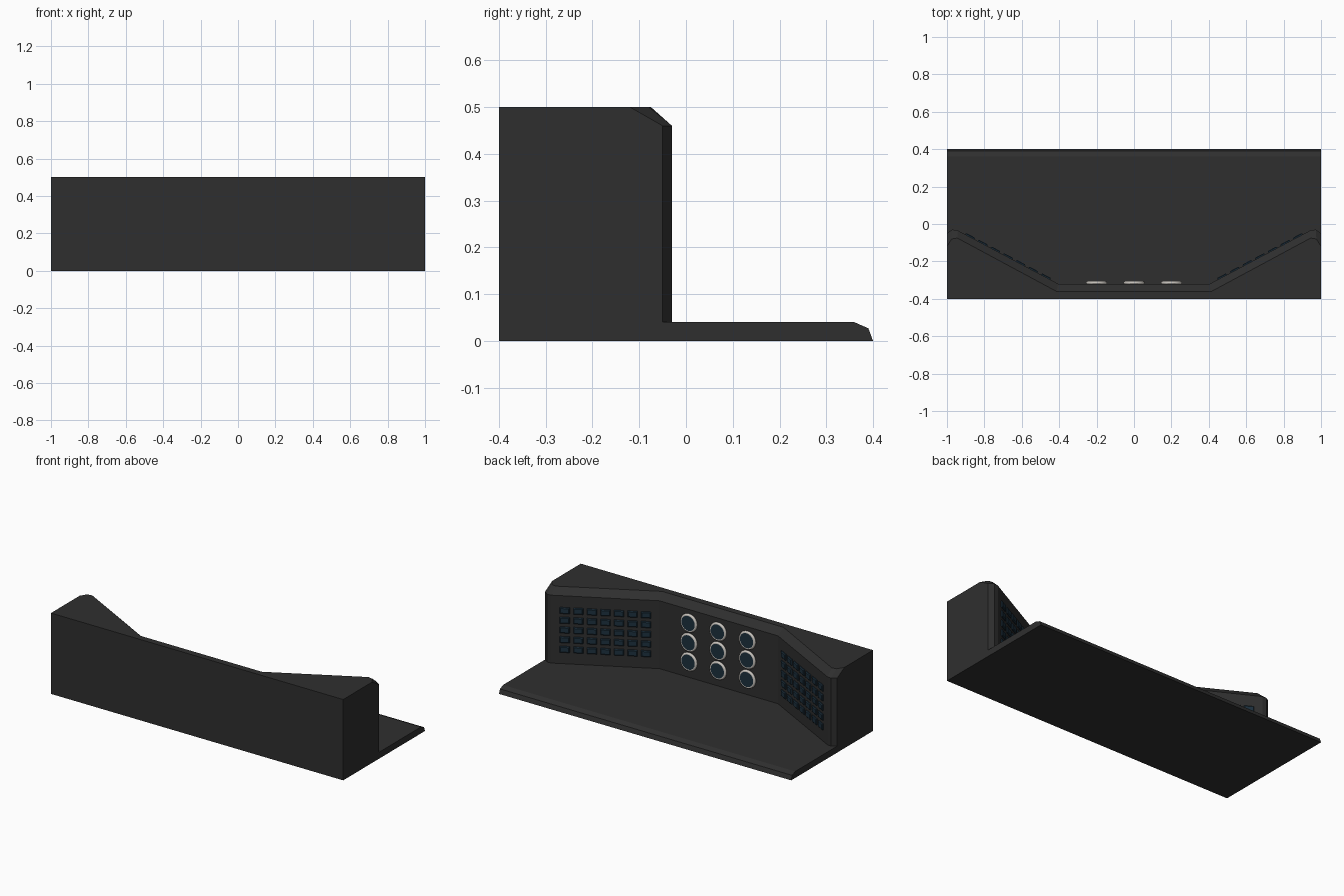
import bpy, bmesh, math
from mathutils import Matrix, Vector

if "Cube" in bpy.data.objects:
    bpy.data.objects.remove(bpy.data.objects["Cube"])


def material(name, rgb):
    m = bpy.data.materials.new(name)
    m.diffuse_color = (*rgb, 1)
    m.use_nodes = True
    m.node_tree.nodes["Principled BSDF"].inputs["Base Color"].default_value = m.diffuse_color
    return m


CHARCOAL = material("charcoal", (0.028, 0.028, 0.028))
NAVY = material("dark blue", (0.012, 0.030, 0.048))
SILVER = material("warm light grey", (0.60, 0.57, 0.53))


def finish(bm, name, mat):
    bmesh.ops.recalc_face_normals(bm, faces=bm.faces)
    me = bpy.data.meshes.new(name)
    bm.to_mesh(me)
    bm.free()
    me.materials.append(mat)
    ob = bpy.data.objects.new(name, me)
    bpy.context.collection.objects.link(ob)
    return ob


def loft(name, rings, mat):
    """Join matching rings of points and cap both ends."""
    bm = bmesh.new()
    vs = [[bm.verts.new(p) for p in r] for r in rings]
    n = len(vs[0])
    for a, b in zip(vs, vs[1:]):
        for i in range(n):
            j = (i + 1) % n
            bm.faces.new((a[i], a[j], b[j], b[i]))
    bm.faces.new(vs[0])
    bm.faces.new(vs[-1])
    return finish(bm, name, mat)


# Base slab with a chamfered rear lip
slab = [(-0.4, 0), (0.4, 0), (0.39, 0.027), (0.36, 0.04), (-0.4, 0.04)]
loft("base_slab", [[(x, y, z) for y, z in slab] for x in (-1, 1)], CHARCOAL)

# Angled console wall: mirrored half outline, top ring set back for the chamfer
low = [(1, -0.4), (1, -0.05), (0.972, -0.03), (0.945, -0.033), (0.405, -0.32)]
top = [(1, -0.4), (1, -0.12), (0.975, -0.08), (0.945, -0.075), (0.415, -0.36)]


def outline(half, z):
    return [(x, y, z) for x, y in half] + [(-x, y, z) for x, y in reversed(half)]


loft("console_wall", [outline(low, 0.03), outline(low, 0.46), outline(top, 0.5)], CHARCOAL)

# Key pads on both angled wings
for side, label in ((1, "right"), (-1, "left")):
    a, b = Vector((0.405, -0.32, 0)), Vector((0.945, -0.033, 0))
    along = (b - a).normalized()
    out = Vector((-along.y, along.x, 0))
    mid = (a + b) / 2
    bm = bmesh.new()
    for c in range(7):
        for r in range(5):
            p = mid + along * ((c - 3) * 0.0765) + Vector((0, 0, 0.25 + (r - 2) * 0.06))
            frame = []
            for w, h, d in ((0.056, 0.038, -0.005), (0.056, 0.038, 0.005), (0.046, 0.028, 0.009)):
                ring = []
                for u, v in ((-1, -1), (1, -1), (1, 1), (-1, 1)):
                    q = p + along * (u * w / 2) + out * d + Vector((0, 0, v * h / 2))
                    ring.append(bm.verts.new((q.x * side, q.y, q.z)))
                frame.append(ring)
            for lo, hi in zip(frame, frame[1:]):
                for i in range(4):
                    j = (i + 1) % 4
                    bm.faces.new((lo[i], lo[j], hi[j], hi[i]))
            bm.faces.new(frame[0])
            bm.faces.new(frame[-1])
    finish(bm, label + "_keypad", NAVY)

# Round gauges with silver rims on the centre panel
FACE = Matrix.Rotation(-math.pi / 2, 4, 'X')
for c in (-1, 0, 1):
    for r in (-1, 0, 1):
        loc = Vector((c * 0.2, -0.314, 0.26 + r * 0.12))
        bpy.ops.mesh.primitive_torus_add(
            major_radius=0.048, minor_radius=0.009, major_segments=32, minor_segments=8,
            location=loc, rotation=(math.pi / 2, 0, 0))
        rim = bpy.context.object
        rim.name = "gauge_rim"
        rim.data.materials.append(SILVER)
        bpy.ops.object.shade_smooth_by_angle(angle=math.radians(50))
        bm = bmesh.new()
        bmesh.ops.create_cone(bm, cap_ends=True, segments=32, radius1=0.046, radius2=0.046,
                              depth=0.016, matrix=Matrix.Translation(loc) @ FACE)
        finish(bm, "gauge_face", NAVY)
